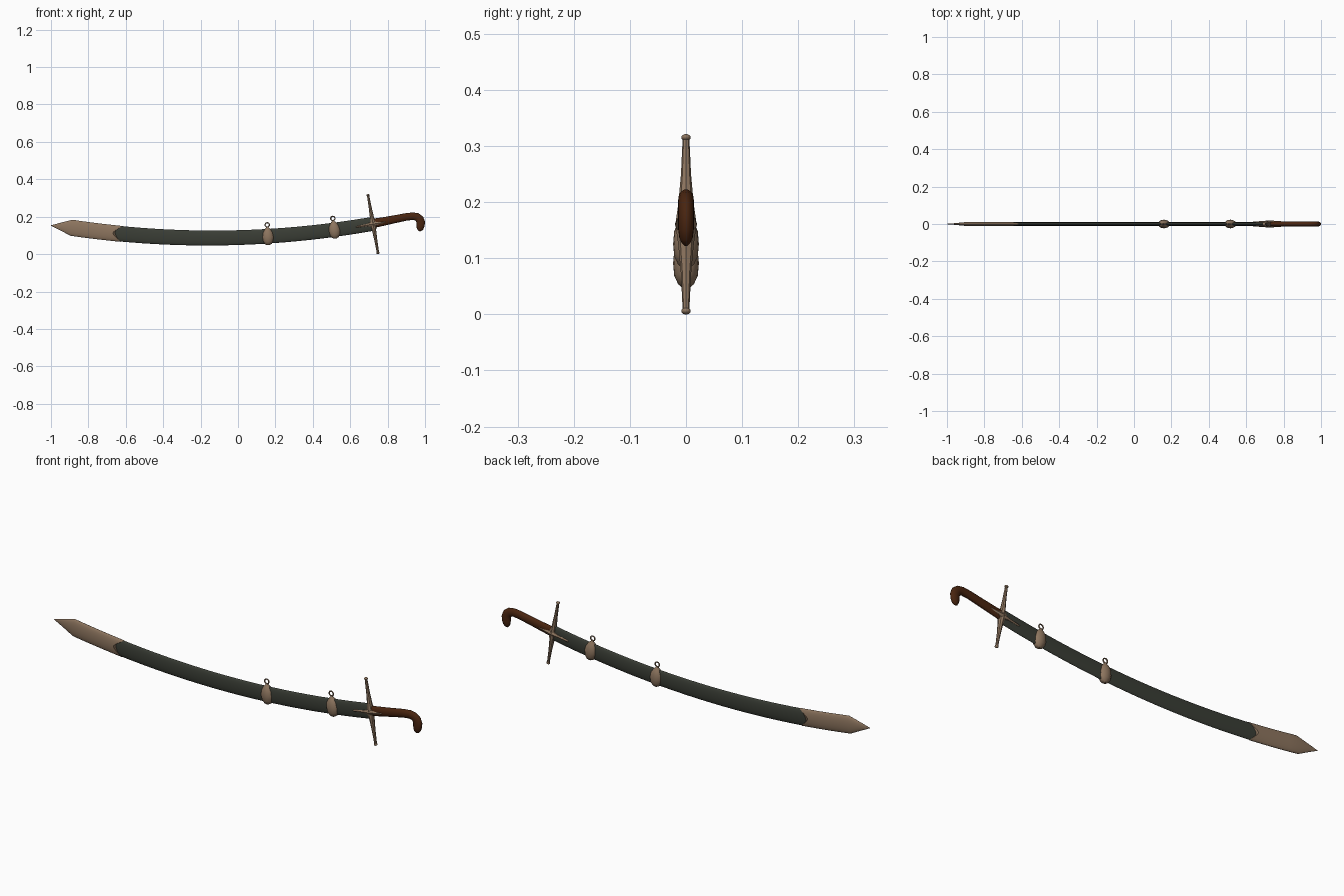
import bpy, bmesh, math
from mathutils import Vector

if "Cube" in bpy.data.objects:
    bpy.data.objects.remove(bpy.data.objects["Cube"])


def material(name, rgb):
    m = bpy.data.materials.new(name)
    m.diffuse_color = (*rgb, 1)
    m.use_nodes = True
    m.node_tree.nodes["Principled BSDF"].inputs["Base Color"].default_value = m.diffuse_color
    return m


LEATHER = material("dark green leather", (0.042, 0.047, 0.036))
BRASS = material("aged brass", (0.27, 0.18, 0.115))
WOOD = material("brown wood", (0.066, 0.018, 0.005))


def finish(ob, mat, angle=35):
    ob.data.materials.append(mat)
    bpy.ops.object.select_all(action='DESELECT')
    ob.select_set(True)
    bpy.context.view_layer.objects.active = ob
    bpy.ops.object.shade_smooth_by_angle(angle=math.radians(angle))
    return ob


def loft(name, stations, mat, sides=16, shift=None, angle=35):
    """Stations (x, z, half width, half depth) swept in the XZ plane.
    shift(c) slides the last ring along the path, c = cosine round the section."""
    bm = bmesh.new()
    pts = [Vector((s[0], 0, s[1])) for s in stations]
    rings = []
    last = len(pts) - 1
    for i, (x, z, hw, hy) in enumerate(stations):
        t = (pts[min(i + 1, last)] - pts[max(i - 1, 0)]).normalized()
        n = Vector((-t.z, 0, t.x))
        ring = []
        for k in range(sides):
            a = 2 * math.pi * k / sides
            c, s = math.cos(a), math.sin(a)
            p = pts[i] + n * hw * c + Vector((0, hy * s, 0))
            if shift and i == last:
                p += t * shift(c)
            ring.append(bm.verts.new(p))
        rings.append(ring)
    for a, b in zip(rings, rings[1:]):
        for k in range(sides):
            j = (k + 1) % sides
            bm.faces.new((a[k], a[j], b[j], b[k]))
    bm.faces.new(rings[0])
    bm.faces.new(rings[-1])
    bmesh.ops.recalc_face_normals(bm, faces=bm.faces)
    me = bpy.data.meshes.new(name)
    bm.to_mesh(me)
    bm.free()
    ob = bpy.data.objects.new(name, me)
    bpy.context.collection.objects.link(ob)
    return finish(ob, mat, angle)


# Curve of the scabbard
def mid(x):
    return 0.086 + 0.1 * (x + 0.15) ** 2


def half(x):
    return 0.0395 - 0.003 * x


def slope(x):
    return math.atan(0.2 * (x + 0.15))


# Scabbard
xs = [-0.85 + 1.565 * i / 24 for i in range(25)]
loft("scabbard", [(x, mid(x), half(x), 0.0095) for x in xs], LEATHER, 20)

# Chape with pointed tip and notched mouth
tip = [(-1.0, 0.153, 0.001, 0.001), (-0.95, 0.148, 0.02, 0.005)]
body = [(x, mid(x), half(x) + 0.001, 0.0115)
        for x in (-0.89, -0.84, -0.78, -0.72, -0.67)]
loft("chape", tip + body, BRASS, 32, shift=lambda c: 0.048 * abs(c) ** 1.3)

# Two suspension mounts, each with a stem and ring
for i, x in enumerate((0.16, 0.515)):
    a = slope(x)
    c = Vector((x, 0, mid(x)))
    up = Vector((-math.sin(a), 0, math.cos(a)))
    prof = [(-0.047, 0.008, 0.008), (-0.042, 0.018, 0.014), (-0.027, 0.028, 0.021),
            (-0.005, 0.032, 0.023), (0.018, 0.028, 0.021), (0.036, 0.017, 0.014),
            (0.047, 0.006, 0.006), (0.052, 0.004, 0.004)]
    loft(f"suspension_mount_{i + 1}",
         [((c + up * t).x, (c + up * t).z, w, d) for t, w, d in prof], BRASS, 16)
    bpy.ops.mesh.primitive_torus_add(major_radius=0.0115, minor_radius=0.003,
                                     major_segments=20, minor_segments=8,
                                     location=c + up * 0.061,
                                     rotation=(math.pi / 2, 0, 0))
    ring = bpy.context.object
    ring.name = f"suspension_ring_{i + 1}"
    finish(ring, BRASS)

# Cross guard: quillon bar, langets and end knobs
G = Vector((0.722, 0, 0.1605))
along = Vector((0.985, 0, 0.17))
across = Vector((-0.17, 0, 0.985))


def guard_part(name, d, prof):
    loft(name, [((G + d * t).x, (G + d * t).z, w, y) for t, w, y in prof], BRASS, 8, angle=30)


guard_part("quillons", across, [(-0.156, 0.006, 0.006), (-0.09, 0.008, 0.009),
                                (-0.035, 0.011, 0.014), (0, 0.019, 0.019),
                                (0.035, 0.011, 0.014), (0.09, 0.008, 0.009),
                                (0.156, 0.006, 0.006)])
guard_part("langets", along, [(-0.092, 0.004, 0.011), (-0.085, 0.007, 0.013),
                              (-0.03, 0.009, 0.016), (0, 0.02, 0.02),
                              (0.03, 0.009, 0.017), (0.065, 0.007, 0.015),
                              (0.073, 0.004, 0.012)])
for side, name in ((1, "upper"), (-1, "lower")):
    bpy.ops.mesh.primitive_uv_sphere_add(segments=12, ring_count=8, radius=1,
                                         location=G + across * 0.157 * side,
                                         rotation=(0, -0.17, 0))
    knob = bpy.context.object
    knob.name = f"{name}_knob"
    knob.scale = (0.009, 0.0085, 0.006)
    finish(knob, BRASS)

# Grip curling down into a hooked pommel
loft("grip", [(0.715, 0.163, 0.025, 0.012), (0.77, 0.173, 0.023, 0.013),
              (0.84, 0.187, 0.021, 0.014), (0.90, 0.199, 0.020, 0.014),
              (0.935, 0.203, 0.020, 0.014), (0.957, 0.199, 0.021, 0.014),
              (0.971, 0.187, 0.023, 0.014), (0.977, 0.170, 0.023, 0.014),
              (0.976, 0.152, 0.022, 0.014), (0.973, 0.137, 0.018, 0.012),
              (0.970, 0.128, 0.012, 0.008), (0.968, 0.123, 0.004, 0.003)], WOOD, 16, angle=50)
